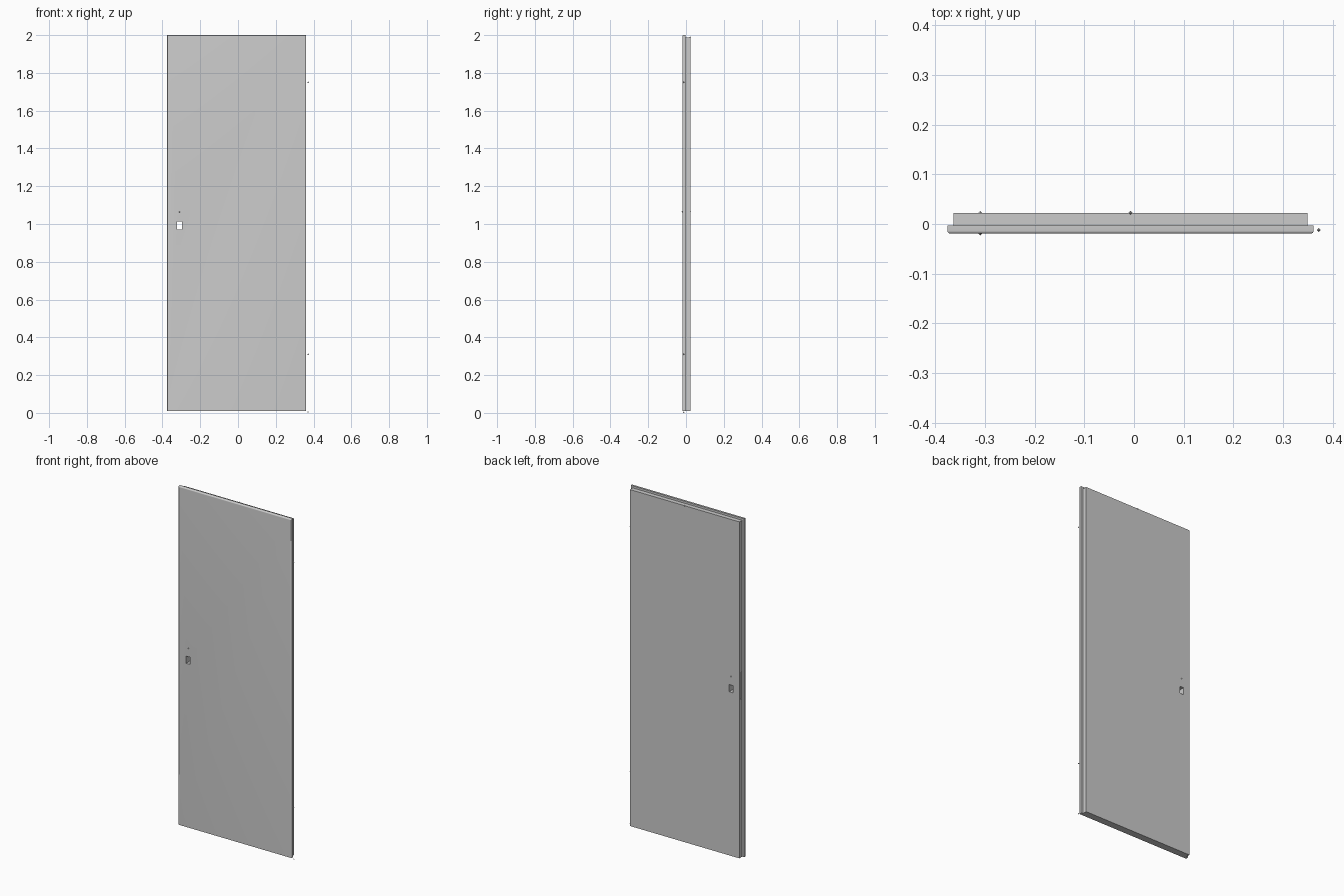
import bpy, bmesh, math
from mathutils import Vector

if "Cube" in bpy.data.objects:
    bpy.data.objects.remove(bpy.data.objects["Cube"])


def finish(bm, name):
    mesh = bpy.data.meshes.new(name)
    bmesh.ops.recalc_face_normals(bm, faces=bm.faces[:])
    bm.to_mesh(mesh)
    bm.free()
    obj = bpy.data.objects.new(name, mesh)
    bpy.context.collection.objects.link(obj)
    return obj


def box_bmesh(lo, hi):
    bm = bmesh.new()
    bmesh.ops.create_cube(bm, size=1)
    lo, hi = Vector(lo), Vector(hi)
    for v in bm.verts:
        v.co = Vector([(lo[i] + hi[i]) / 2 + v.co[i] * (hi[i] - lo[i]) for i in range(3)])
    return bm


def cut(obj, lo, hi):
    cutter = finish(box_bmesh(lo, hi), "cutter")
    cutter.hide_render = True
    mod = obj.modifiers.new("cut", "BOOLEAN")
    mod.operation = "DIFFERENCE"
    mod.solver = "EXACT"
    mod.object = cutter
    bpy.context.view_layer.objects.active = obj
    bpy.ops.object.modifier_apply(modifier=mod.name)
    bpy.data.objects.remove(cutter)


FRONT, STEP, BACK = -0.0195, -0.003, 0.0225
BOTTOM = 0.01

# Front panel, overlapping the slab, with rounded front edges on the sides and top
bm = box_bmesh((-0.375, FRONT, BOTTOM), (0.361, STEP, 2.0))
rounded = []
for e in bm.edges:
    on_front = all(abs(v.co.y - FRONT) < 1e-5 for v in e.verts)
    on_bottom = all(abs(v.co.z - BOTTOM) < 1e-5 for v in e.verts)
    if on_front and not on_bottom:
        rounded.append(e)
bmesh.ops.bevel(bm, geom=rounded, offset=0.006, segments=6, profile=0.5, affect="EDGES")
panel = finish(bm, "front_panel")

# Rear slab, set in from the panel on the sides and top
slab = finish(box_bmesh((-0.363, STEP, BOTTOM), (0.349, BACK, 1.988)), "rear_slab")

# Handle opening through both layers
for part in (panel, slab):
    cut(part, (-0.323, -0.1, 0.972), (-0.297, 0.1, 1.014))

# Recess for the lock plate on the latch edge
cut(slab, (-0.38, 0.002, 0.94), (-0.36, 0.017, 1.10))

bpy.ops.object.select_all(action="DESELECT")
panel.select_set(True)
bpy.context.view_layer.objects.active = panel
bpy.ops.object.shade_smooth_by_angle(angle=math.radians(30))

# Small octahedral pins at the hinges, lock and top edge
PINS = {
    "upper_hinge_pin": (0.371, -0.012, 1.75),
    "lower_hinge_pin": (0.371, -0.012, 0.31),
    "floor_pivot_pin": (0.371, -0.012, 0.004),
    "front_lock_pin": (-0.309, FRONT, 1.064),
    "back_lock_pin": (-0.309, BACK, 1.064),
    "top_closer_pin": (-0.007, BACK, 1.988),
}
R = 0.004
for name, centre in PINS.items():
    bm = bmesh.new()
    ring = [bm.verts.new((R * x, R * y, 0)) for x, y in ((1, 0), (0, 1), (-1, 0), (0, -1))]
    for z in (R, -R):
        tip = bm.verts.new((0, 0, z))
        for i in range(4):
            bm.faces.new((ring[i], ring[(i + 1) % 4], tip))
    finish(bm, name).location = centre
